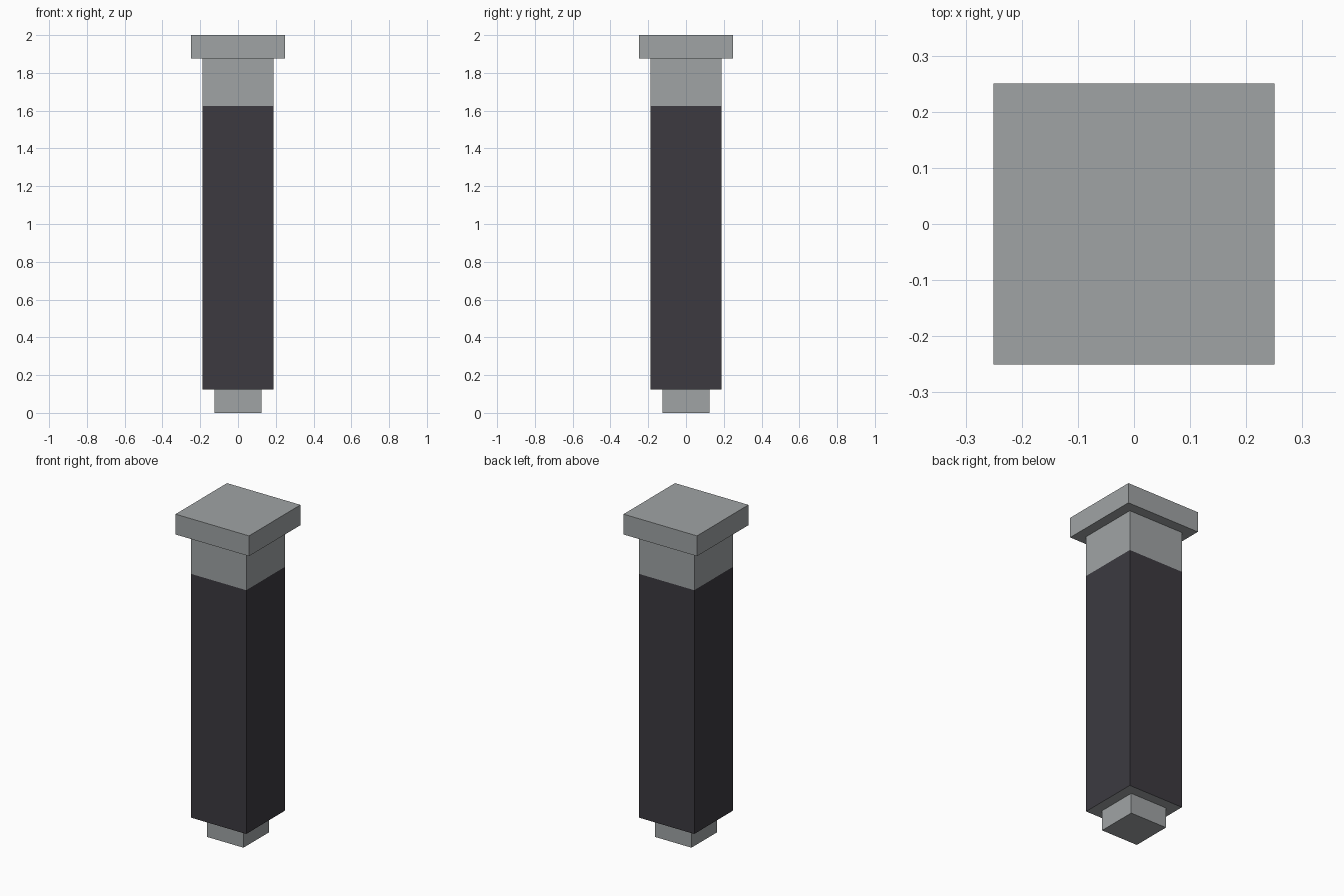
import bpy, bmesh

if "Cube" in bpy.data.objects:
    bpy.data.objects.remove(bpy.data.objects["Cube"])


def material(name, rgb):
    m = bpy.data.materials.new(name)
    m.diffuse_color = (*rgb, 1.0)
    m.use_nodes = True
    m.node_tree.nodes["Principled BSDF"].inputs["Base Color"].default_value = m.diffuse_color
    return m


grey = material("light_grey", (0.35, 0.37, 0.376))
dark = material("charcoal", (0.045, 0.042, 0.051))


def square_block(name, half, z0, z1, mats):
    """Square block centred on the z axis, spanning z0 to z1."""
    bm = bmesh.new()
    bmesh.ops.create_cube(bm, size=1.0)
    for v in bm.verts:
        v.co.x *= 2 * half
        v.co.y *= 2 * half
        v.co.z = z1 if v.co.z > 0 else z0
    mesh = bpy.data.meshes.new(name)
    for m in mats:
        mesh.materials.append(m)
    bm.to_mesh(mesh)
    bm.free()
    obj = bpy.data.objects.new(name, mesh)
    bpy.context.collection.objects.link(obj)
    return obj


# Small foot and wide cap
square_block("foot", 0.125, 0.0, 0.125, [grey])
square_block("cap", 0.25, 1.875, 2.0, [grey])

# Post: grey neck and underside, charcoal sides below the neck
post = square_block("post", 0.1875, 0.125, 1.875, [grey, dark])
bm = bmesh.new()
bm.from_mesh(post.data)
bmesh.ops.bisect_plane(bm, geom=bm.verts[:] + bm.edges[:] + bm.faces[:],
                       plane_co=(0, 0, 1.625), plane_no=(0, 0, 1))
bm.normal_update()
for f in bm.faces:
    is_side = abs(f.normal.z) < 0.5
    f.material_index = int(is_side and f.calc_center_median().z < 1.625)
bm.to_mesh(post.data)
bm.free()
